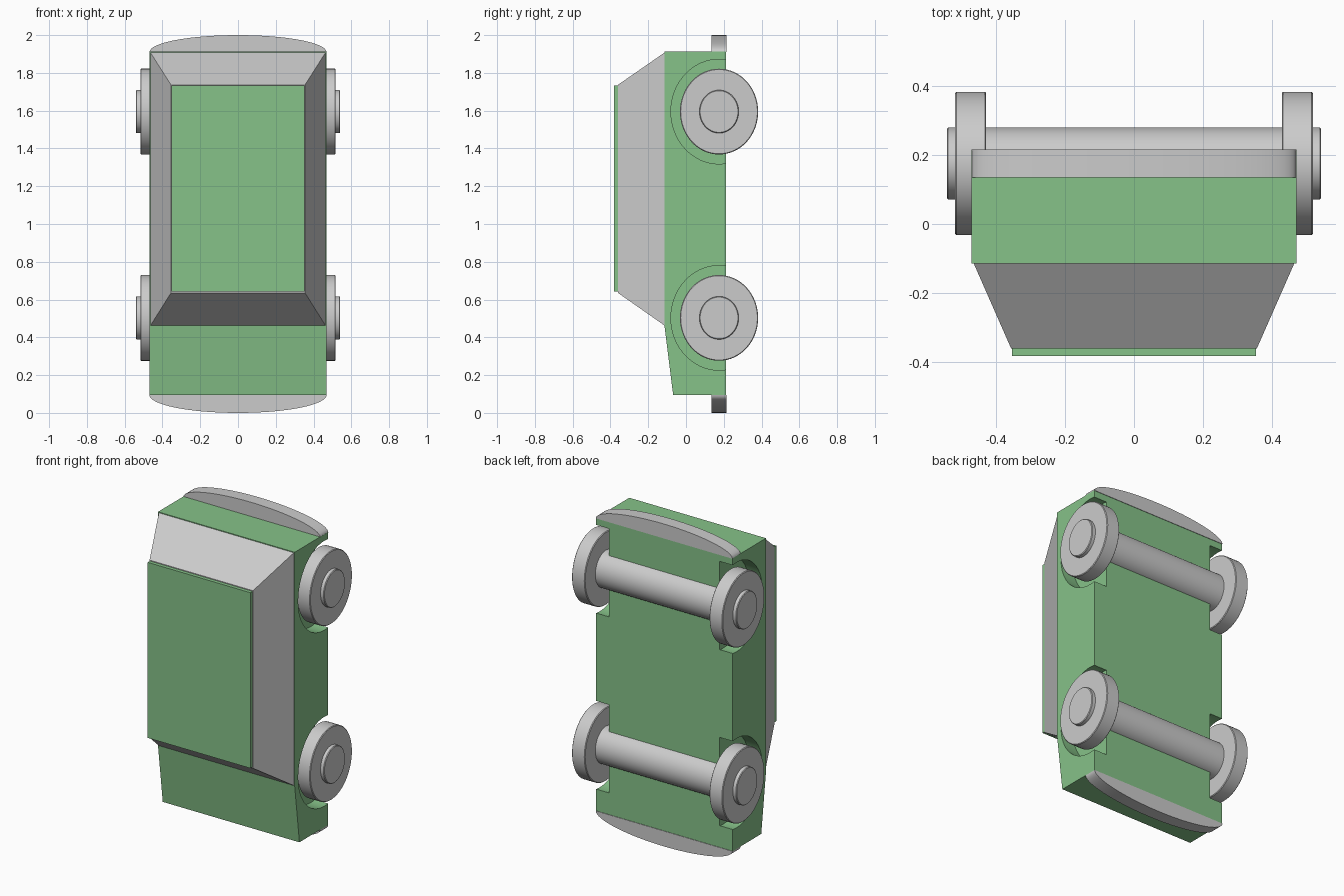
import bpy, bmesh
from math import cos, sin, pi

if "Cube" in bpy.data.objects:
    bpy.data.objects.remove(bpy.data.objects["Cube"])

green = bpy.data.materials.new("green_paint")
green.diffuse_color = (0.24, 0.54, 0.25, 1)
green.use_nodes = True
green.node_tree.nodes["Principled BSDF"].inputs["Base Color"].default_value = green.diffuse_color


def finish(name, bm, mat=None, smooth=False):
    bmesh.ops.recalc_face_normals(bm, faces=bm.faces)
    me = bpy.data.meshes.new(name)
    bm.to_mesh(me)
    bm.free()
    ob = bpy.data.objects.new(name, me)
    bpy.context.collection.objects.link(ob)
    if mat:
        me.materials.append(mat)
    if smooth:
        bpy.ops.object.select_all(action='DESELECT')
        ob.select_set(True)
        bpy.context.view_layer.objects.active = ob
        bpy.ops.object.shade_smooth_by_angle(angle=0.6)
    return ob


def loft(name, rings, mat=None, smooth=False):
    """Closed solid through rings of points with equal counts."""
    bm = bmesh.new()
    vs = [[bm.verts.new(p) for p in r] for r in rings]
    n = len(vs[0])
    for a, b in zip(vs, vs[1:]):
        for i in range(n):
            j = (i + 1) % n
            bm.faces.new((a[i], a[j], b[j], b[i]))
    bm.faces.new(vs[0][::-1])
    bm.faces.new(vs[-1])
    return finish(name, bm, mat, smooth)


def rect(y, hx, z0, z1):
    return [(-hx, y, z0), (hx, y, z0), (hx, y, z1), (-hx, y, z1)]


def disc(name, x0, x1, z, ry, rz, bevel=0.0, n=64):
    """Oval cylinder along x around a wheel centre, with a tiny edge bevel."""
    steps = [(x0, 0), (x1, 0)]
    if bevel:
        steps = [(x0, bevel), (x0 + bevel, 0), (x1 - bevel, 0), (x1, bevel)]
    rings = [[(x, WHEEL_Y + (ry - d) * cos(2 * pi * i / n),
               z + (rz - d) * sin(2 * pi * i / n)) for i in range(n)]
             for x, d in steps]
    return loft(name, rings, smooth=True)


WHEEL_Y = 0.175
AXLES = {"front": 0.503, "rear": 1.595}

# body: side profile swept across the width
profile = [(0.212, 0.095), (-0.068, 0.095), (-0.114, 0.46), (-0.114, 1.912), (0.212, 1.912)]
body = loft("body", [[(x, y, z) for y, z in profile] for x in (-0.469, 0.469)], green)

# wheel arches cut from the body
for z in AXLES.values():
    for x0, x1 in ((-0.6, -0.38), (0.38, 0.6)):
        cutter = disc("arch_cutter", x0, x1, z, 0.255, 0.277)
        cutter.hide_render = True
        mod = body.modifiers.new("arch", 'BOOLEAN')
        mod.operation = 'DIFFERENCE'
        mod.solver = 'EXACT'
        mod.object = cutter
        bpy.context.view_layer.objects.active = body
        bpy.ops.object.modifier_apply(modifier=mod.name)
        bpy.data.objects.remove(cutter)

# cabin glass and roof panel
loft("cabin", [rect(-0.11, 0.465, 0.46, 1.91), rect(-0.36, 0.355, 0.635, 1.737)])
loft("roof", [rect(-0.355, 0.352, 0.643, 1.732), rect(-0.382, 0.352, 0.643, 1.732)], green)

# half-oval bumpers
for name, z, h in (("front_bumper", 0.095, -0.095), ("rear_bumper", 1.91, 0.09)):
    arc = [(0.469 * cos(pi * i / 32), z + h * sin(pi * i / 32)) for i in range(33)]
    loft(name, [[(x, y, zz) for x, zz in arc] for y in (0.135, 0.215)], smooth=True)

# axles with wheels
for end, z in AXLES.items():
    disc(end + "_axle", -0.541, 0.541, z, 0.104, 0.114, 0.004)
    disc(end + "_wheel_left", -0.517, -0.427, z, 0.207, 0.227, 0.004)
    disc(end + "_wheel_right", 0.427, 0.517, z, 0.207, 0.227, 0.004)
